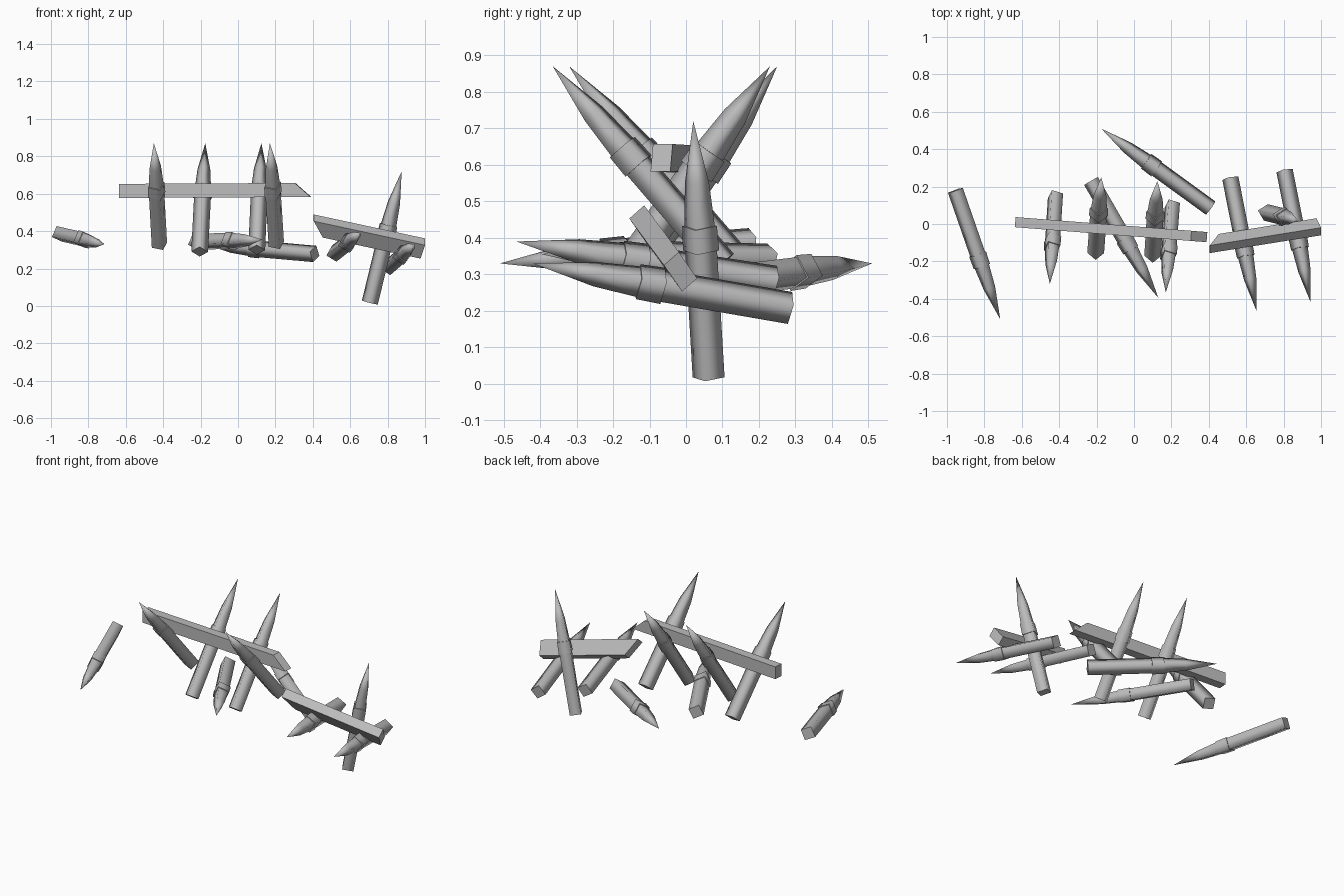
import bpy, bmesh
from math import cos, sin, tau, radians
from mathutils import Vector

cube = bpy.data.objects.get("Cube")
if cube:
    bpy.data.objects.remove(cube, do_unlink=True)

wood = bpy.data.materials.new("grey wood")
wood.use_nodes = True
grey = (0.5, 0.5, 0.5, 1)
wood.diffuse_color = grey
wood.node_tree.nodes["Principled BSDF"].inputs["Base Color"].default_value = grey


def finish(bm, name):
    bmesh.ops.recalc_face_normals(bm, faces=bm.faces)
    mesh = bpy.data.meshes.new(name)
    bm.to_mesh(mesh)
    bm.free()
    mesh.materials.append(wood)
    obj = bpy.data.objects.new(name, mesh)
    bpy.context.collection.objects.link(obj)


# Stake profile: (radius, fraction of the length) for shaft, band and point
SIDES = 4
PROFILE = [(.045, 0), (.045, .495), (.051, .495), (.049, .59), (.043, .59), (.034, .76)]


def stake(name, base, tip, roll):
    base, tip = Vector(base), Vector(tip)
    span = tip - base
    axis = span.normalized()
    e1 = (Vector((1, 0, 0)) - axis * axis.x).normalized()
    e2 = axis.cross(e1)
    bm = bmesh.new()
    rings = []
    for radius, t in PROFILE:
        ring = []
        for i in range(SIDES):
            a = radians(roll) + tau * i / SIDES
            ring.append(bm.verts.new(base + span * t + (e1 * cos(a) + e2 * sin(a)) * radius))
        rings.append(ring)
    bm.faces.new(rings[0])
    apex = bm.verts.new(tip)
    for i in range(SIDES):
        j = (i + 1) % SIDES
        for low, high in zip(rings, rings[1:]):
            bm.faces.new((low[i], low[j], high[j], high[i])).smooth = True
        bm.faces.new((rings[-1][i], rings[-1][j], apex)).smooth = True
    # Crisp rims at the cap and the band, soft sides elsewhere
    for ring in rings[:-1]:
        for i in range(SIDES):
            bm.edges.get((ring[i], ring[(i + 1) % SIDES])).smooth = False
    finish(bm, name)


def plank(name, square_end, cut_end, height, width, cut):
    """Beam whose cut end is shortened on the side that height points to."""
    square_end, cut_end = Vector(square_end), Vector(cut_end)
    h, w = Vector(height) / 2, Vector(width) / 2
    back = (square_end - cut_end).normalized() * cut
    bm = bmesh.new()
    a, b = [[bm.verts.new(c + w * i + h * j + s * (j > 0))
             for i, j in ((-1, -1), (1, -1), (1, 1), (-1, 1))]
            for c, s in ((square_end, Vector()), (cut_end, back))]
    bm.faces.new(a)
    bm.faces.new(b)
    for i in range(4):
        j = (i + 1) % 4
        bm.faces.new((a[i], a[j], b[j], b[i]))
    finish(bm, name)


# Raised stakes leaning on the long rail
stake("front_leaning_stake_right", (-.42, .15, .325), (-.45, -.32, .87), 25)
stake("front_leaning_stake_left", (.205, .10, .33), (.17, -.365, .87), 25)
stake("rear_leaning_stake_right", (-.205, -.155, .29), (-.175, .25, .87), 0)
stake("rear_leaning_stake_left", (.1, -.17, .3), (.125, .23, .87), 0)

# Loose and low stakes
stake("loose_stake", (-.955, .18, .385), (-.715, -.51, .33), 20)
stake("low_stake_front", (-.23, .23, .342), (.13, -.395, .355), 20)
stake("low_stake_back", (.41, .085, .278), (-.175, .51, .33), 20)
stake("side_stake_inner", (.515, .245, .28), (.655, -.465, .39), 15)
stake("side_stake_outer", (.805, .285, .208), (.945, -.42, .33), 11)
stake("upright_stake", (.705, .062, .018), (.875, .02, .72), -14)

# Rails with one slanted end
plank("long_rail", (-.635, .01, .615), (.39, -.07, .62), (0, 0, .075), (.004, .054, 0), .085)
plank("short_rail", (.988, -.015, .307), (.393, -.11, .435), (-.024, .05, -.072), (0, .041, .036), .075)
